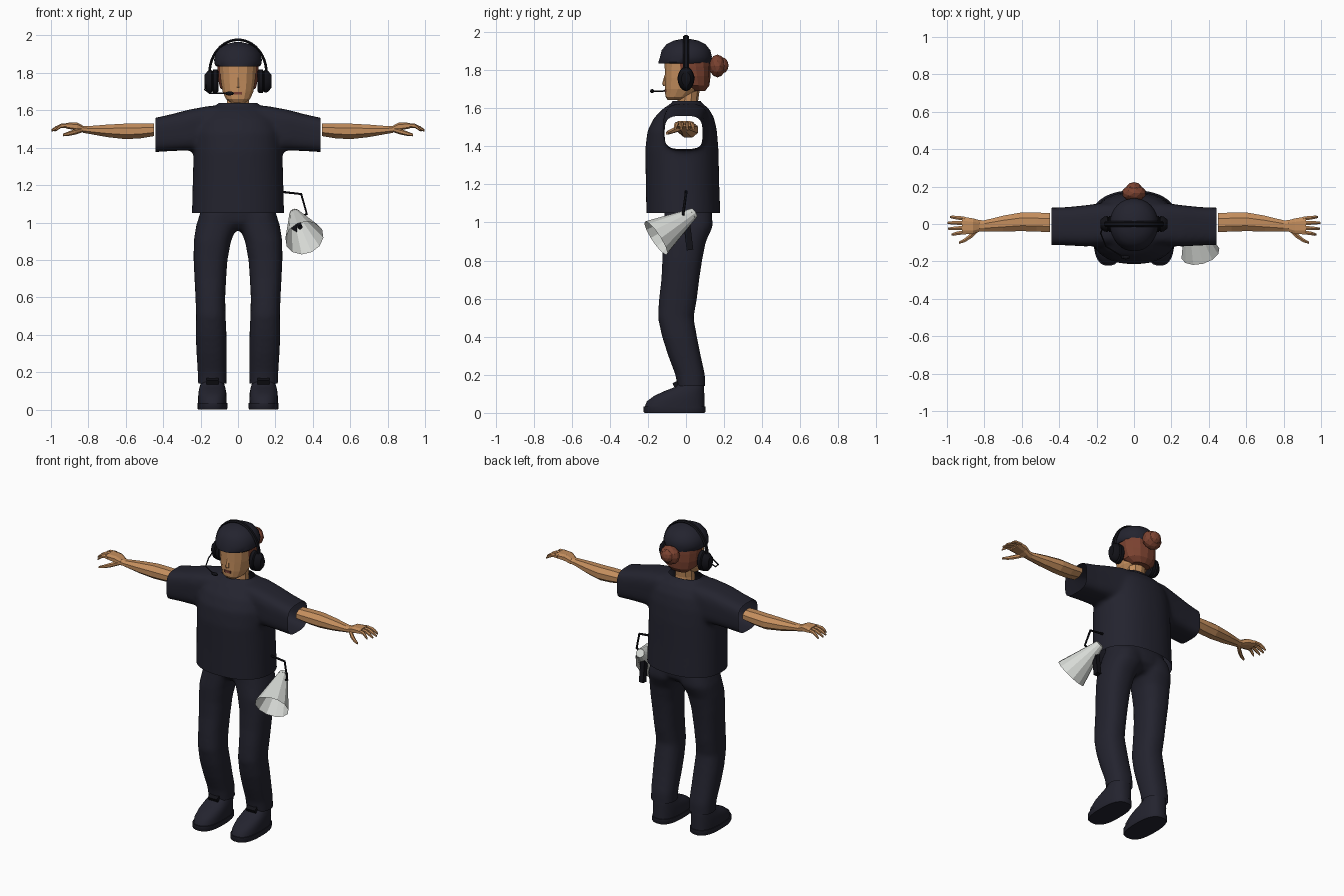
import bpy, bmesh, math
from mathutils import Vector

if "Cube" in bpy.data.objects:
    bpy.data.objects.remove(bpy.data.objects["Cube"])


def material(name, rgb):
    m = bpy.data.materials.new(name)
    m.use_nodes = True
    m.diffuse_color = (*rgb, 1)
    m.node_tree.nodes["Principled BSDF"].inputs["Base Color"].default_value = (*rgb, 1)
    return m


CLOTH = material("dark navy cloth", (0.017, 0.017, 0.028))
BLACK = material("black plastic", (0.006, 0.006, 0.009))
SKIN = material("tan skin", (0.55, 0.27, 0.11))
HAIR = material("auburn hair", (0.2, 0.055, 0.03))
LIPS = material("dark lips", (0.19, 0.05, 0.035))
GREY = material("pale grey", (0.68, 0.7, 0.67))


def finish(name, bm, mat, smooth=True):
    bmesh.ops.recalc_face_normals(bm, faces=bm.faces)
    me = bpy.data.meshes.new(name)
    bm.to_mesh(me)
    bm.free()
    me.materials.append(mat)
    ob = bpy.data.objects.new(name, me)
    bpy.context.scene.collection.objects.link(ob)
    if smooth:
        bpy.ops.object.select_all(action="DESELECT")
        ob.select_set(True)
        bpy.context.view_layer.objects.active = ob
        bpy.ops.object.shade_smooth_by_angle(angle=math.radians(40))
    return ob


def add_loft(bm, axis, rings, n=16, p=2.0):
    """Closed loft; each ring is (position, centre a, centre b, radius a, radius b)."""
    a, b = [i for i in range(3) if i != axis]
    loops = []
    for t, ca, cb, ra, rb in rings:
        loop = []
        for k in range(n):
            ang = math.tau * (k + 0.5) / n
            c, s = math.cos(ang), math.sin(ang)
            co = [0, 0, 0]
            co[axis] = t
            co[a] = ca + ra * math.copysign(abs(c) ** (2 / p), c)
            co[b] = cb + rb * math.copysign(abs(s) ** (2 / p), s)
            loop.append(bm.verts.new(co))
        loops.append(loop)
    for l0, l1 in zip(loops, loops[1:]):
        for k in range(n):
            bm.faces.new((l0[k], l0[(k + 1) % n], l1[(k + 1) % n], l1[k]))
    bm.faces.new(loops[0])
    bm.faces.new(loops[-1])


def loft(name, axis, rings, mat, n=16, p=2.0, smooth=True):
    bm = bmesh.new()
    add_loft(bm, axis, rings, n, p)
    return finish(name, bm, mat, smooth)


def mirror_rings(rings, s, axis):
    """Flip rings to the side s (axis 0 flips the position, others the x centre)."""
    if axis == 0:
        return [(s * r[0], *r[1:]) for r in rings]
    return [(r[0], s * r[1], *r[2:]) for r in rings]


def fuse(name, bm, mat, cuts):
    """Merge overlapping closed volumes into one soft skin, then cut open ends."""
    ob = finish(name, bm, mat, False)
    mod = ob.modifiers.new("fuse", "REMESH")
    mod.mode, mod.voxel_size = "VOXEL", 0.013
    mod = ob.modifiers.new("soften", "SMOOTH")
    mod.factor, mod.iterations = 0.5, 8
    dep = bpy.context.evaluated_depsgraph_get()
    dep.update()
    out = bmesh.new()
    out.from_mesh(ob.evaluated_get(dep).to_mesh())
    bpy.data.objects.remove(ob)
    for co, no in cuts:
        bmesh.ops.bisect_plane(out, geom=out.verts[:] + out.edges[:] + out.faces[:],
                               plane_co=co, plane_no=no, clear_outer=True)
    return finish(name, out, mat)


def tube(name, points, radius, mat, flat=1.0):
    cu = bpy.data.curves.new(name, "CURVE")
    cu.dimensions, cu.bevel_depth, cu.bevel_resolution, cu.use_fill_caps = "3D", radius, 1, True
    sp = cu.splines.new("POLY")
    sp.points.add(len(points) - 1)
    for q, co in zip(sp.points, points):
        q.co = (co[0], co[1] / flat, co[2], 1)
    ob = bpy.data.objects.new(name, cu)
    me = bpy.data.meshes.new_from_object(ob)
    bpy.data.objects.remove(ob)
    bm = bmesh.new()
    bm.from_mesh(me)
    for v in bm.verts:
        v.co.y *= flat
    return finish(name, bm, mat)


def box(name, loc, size, mat, tilt=0.0):
    bm = bmesh.new()
    bmesh.ops.create_cube(bm, size=1)
    bmesh.ops.scale(bm, vec=size, verts=bm.verts)
    ob = finish(name, bm, mat, False)
    ob.location, ob.rotation_euler = loc, (tilt, 0, 0)
    return ob


def ball(name, loc, size, mat):
    bm = bmesh.new()
    bmesh.ops.create_icosphere(bm, subdivisions=2, radius=1)
    bmesh.ops.scale(bm, vec=size, verts=bm.verts)
    bmesh.ops.translate(bm, vec=loc, verts=bm.verts)
    return finish(name, bm, mat, False)


# Shirt: torso and both sleeves, hollow and open at cuffs, hem and neck
bm = bmesh.new()
add_loft(bm, 2, [(1.0, 0, -.013, .248, .195), (1.2, 0, -.018, .243, .193), (1.38, 0, -.022, .238, .193),
                 (1.48, 0, -.02, .235, .183), (1.55, 0, -.01, .215, .158), (1.6, 0, 0, .17, .118),
                 (1.63, 0, .004, .11, .075), (1.68, 0, .004, .075, .06)], 32, 2.3)
for s in (1, -1):
    add_loft(bm, 0, mirror_rings([(0, 0, 1.51, .11, .115), (.15, 0, 1.507, .115, .117), (.26, -.01, 1.495, .11, .109),
                                  (.36, -.012, 1.48, .102, .098), (.5, -.013, 1.46, .098, .087)], s, 0), 32, 3.6)
fuse("shirt", bm, CLOTH, [((.44, 0, 0), (1, 0, 0)), ((-.44, 0, 0), (-1, 0, 0)),
                          ((0, 0, 1.05), (0, 0, -1)), ((0, 0, 1.638), (0, 0, 1))])

# Trousers: pelvis and two legs
leg = [(1.06, .1, .01, .1, .125), (.98, .115, .012, .11, .13), (.9, .137, -.01, .1, .115), (.8, .147, -.02, .091, .105),
       (.7, .148, -.03, .085, .1), (.6, .148, -.042, .08, .1), (.5, .145, -.054, .079, .094),
       (.4, .144, -.034, .083, .092), (.3, .141, -.008, .081, .086), (.2, .138, .022, .078, .078),
       (.08, .137, .034, .074, .07)]
bm = bmesh.new()
add_loft(bm, 2, [(1.14, 0, 0, .19, .115), (1.06, 0, .012, .2, .128), (1.0, 0, .012, .17, .12), (.96, 0, .01, .09, .08)], 28, 2.4)
for s in (1, -1):
    add_loft(bm, 2, mirror_rings(leg, s, 2), 24, 2.4)
fuse("trousers", bm, CLOTH, [((0, 0, .14), (0, 0, -1)), ((0, 0, 1.12), (0, 0, 1))])

for s, side in ((1, "left"), (-1, "right")):
    # Shoes
    loft(f"{side}_shoe_sole", 2, mirror_rings([(0, .137, -.06, .077, .158), (.006, .137, -.06, .08, .163),
                                               (.034, .137, -.06, .08, .163)], s, 2), CLOTH, 28, 2.6)
    loft(f"{side}_shoe_upper", 2, mirror_rings([(.03, .137, -.06, .076, .158), (.06, .137, -.055, .077, .152),
                                                (.09, .137, -.035, .075, .132), (.115, .137, -.008, .07, .104),
                                                (.135, .137, .018, .064, .078), (.16, .137, .027, .058, .066)],
                                               s, 2), CLOTH, 28, 2.5)
    box(f"{side}_shoe_tongue", (s * .137, -.05, .152), (.065, .035, .025), BLACK, .5)

    # Arm, palm, fingers and thumb
    loft(f"{side}_arm", 0, mirror_rings([(.45, .008, 1.495, .055, .036), (.52, .01, 1.49, .055, .043),
                                         (.6, .012, 1.487, .054, .045), (.7, .002, 1.49, .046, .036),
                                         (.8, -.01, 1.495, .032, .022), (.83, -.01, 1.498, .033, .02)],
                                        s, 0), SKIN, 8, 2, False)
    loft(f"{side}_palm", 0, mirror_rings([(.825, -.01, 1.498, .032, .019), (.86, -.012, 1.513, .044, .022),
                                          (.92, -.008, 1.518, .05, .016)], s, 0), SKIN, 8, 3, False)
    for i, (y, tip) in enumerate(((-.045, .975), (-.02, .995), (.005, .998), (.03, .985))):
        spread = y * 1.1
        loft(f"{side}_finger_{i + 1}", 0, mirror_rings([(.905, y, 1.519, .012, .012), (.945, spread, 1.517, .011, .011),
                                                        (.975 - (1 - tip) * .5, spread * 1.1, 1.505, .01, .01),
                                                        (tip, spread * 1.15, 1.492, .006, .006)],
                                                       s, 0), SKIN, 6, 2, False)
    loft(f"{side}_thumb", 0, mirror_rings([(.835, -.03, 1.495, .016, .014), (.87, -.062, 1.485, .016, .015),
                                           (.905, -.087, 1.475, .012, .012), (.935, -.1, 1.468, .007, .007)],
                                          s, 0), SKIN, 6, 2, False)

    # Headset ear cup with cushion and outer shell
    loft(f"{side}_ear_cup", 0, mirror_rings([(.105, 0, 1.755, .036, .055), (.112, 0, 1.755, .044, .064),
                                             (.132, 0, 1.755, .044, .064), (.137, 0, 1.755, .036, .054),
                                             (.143, 0, 1.755, .043, .062), (.16, 0, 1.755, .04, .058),
                                             (.178, 0, 1.755, .024, .036)], s, 0), BLACK, 20)

# Neck, head, nose and mouth
loft("neck", 2, [(1.58, 0, .01, .066, .058), (1.64, 0, .01, .062, .054), (1.72, 0, .015, .062, .06)], SKIN, 10, 2, False)
loft("head", 2, [(1.642, 0, -.055, .04, .04), (1.66, 0, -.04, .066, .068), (1.7, 0, -.018, .084, .093),
                 (1.76, 0, -.008, .094, .103), (1.84, 0, 0, .1, .112), (1.9, 0, 0, .085, .1)], SKIN, 14, 2.3, False)
loft("nose", 2, [(1.718, 0, -.108, .013, .013), (1.728, 0, -.108, .014, .017), (1.775, 0, -.106, .007, .007)],
     SKIN, 6, 2, False)
box("mouth", (0, -.109, 1.692), (.045, .009, .014), LIPS)

# Hair with a bun at the back
loft("hair", 2, [(1.69, 0, .065, .06, .035), (1.72, 0, .045, .098, .078), (1.77, 0, .033, .11, .096),
                 (1.82, 0, .025, .113, .104), (1.87, 0, .015, .112, .11)], HAIR, 14, 2.2, False)
ball("hair_bun", (0, .165, 1.822), (.066, .045, .06), HAIR)
ball("hair_bun_core", (0, .192, 1.825), (.042, .032, .042), HAIR)

# Cap
loft("cap", 2, [(1.835, 0, -.008, .116, .138), (1.842, 0, -.008, .124, .138), (1.87, 0, 0, .129, .137),
                (1.905, 0, 0, .12, .128), (1.935, 0, 0, .096, .104), (1.955, 0, 0, .06, .066),
                (1.965, 0, 0, .015, .016)], CLOTH, 28, 2.1)

# Headset band, yokes and microphone
arc = [(math.cos(math.pi * k / 24) * .152, 0, 1.8 + math.sin(math.pi * k / 24) * .177) for k in range(25)]
tube("headband", arc, .008, BLACK, 2.0)
tube("microphone_boom", [(-.165, -.01, 1.75), (-.178, -.05, 1.71), (-.15, -.12, 1.69), (-.06, -.175, 1.69)], .004, BLACK)
ball("microphone", (-.045, -.178, 1.69), (.025, .011, .011), BLACK)

# Megaphone: open horn, back cap, inner speaker, grip and strap
narrow, mouth = Vector((.305, .03, 1.042)), Vector((.355, -.158, .918))
turn = (narrow - mouth).to_track_quat("Z", "Y")


def cone(name, start, end, r1, r2, mat, caps):
    m = bmesh.new()
    bmesh.ops.create_cone(m, cap_ends=caps, segments=12, radius1=r1, radius2=r2, depth=(end - start).length)
    bmesh.ops.rotate(m, matrix=turn.to_matrix(), verts=m.verts)
    bmesh.ops.translate(m, vec=(start + end) / 2, verts=m.verts)
    return finish(name, m, mat, False)


cone("megaphone_horn", mouth, narrow, .105, .032, GREY, False)
cone("megaphone_back", narrow, narrow.lerp(mouth, -.08), .033, .026, GREY, True)
cone("megaphone_speaker", mouth.lerp(narrow, .45), narrow, .013, .013, BLACK, True)
box("megaphone_grip", (.3, .012, .93), (.03, .035, .15), BLACK, .12)
tube("megaphone_strap", [(.225, 0, 1.165), (.338, 0, 1.152), (.368, -.015, 1.045), (.325, -.01, 1.03)], .007, BLACK)
